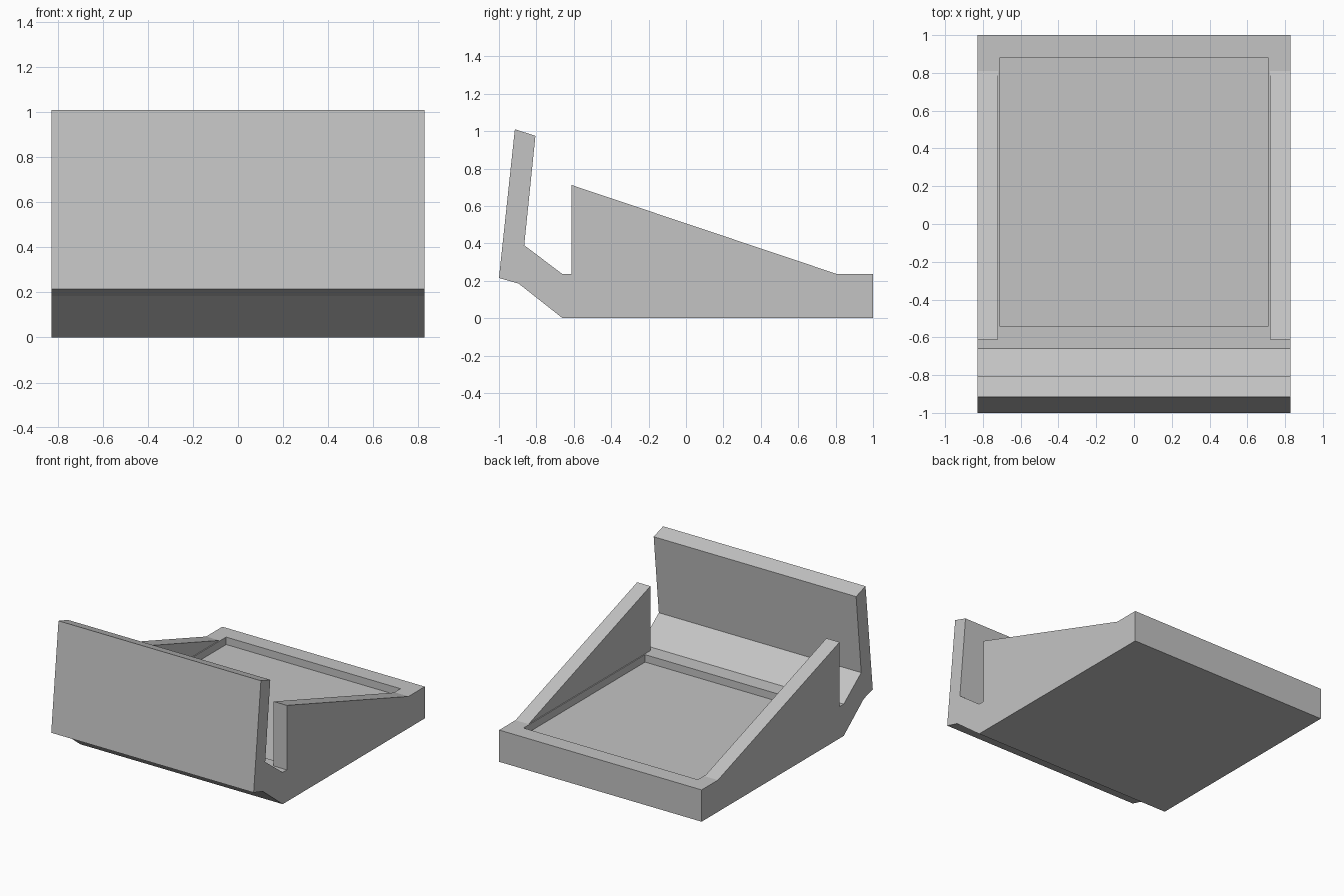
import bpy
import bmesh
from mathutils import Vector

cube = bpy.data.objects.get("Cube")
if cube:
    bpy.data.objects.remove(cube, do_unlink=True)

GREY = (0.55, 0.55, 0.55, 1)
grey = bpy.data.materials.new("plain grey")
grey.use_nodes = True
grey.diffuse_color = GREY
grey.node_tree.nodes["Principled BSDF"].inputs["Base Color"].default_value = GREY

HALF = 0.828      # half width
RIM = 0.235       # top of the base
WALL = 0.72       # inner face of the side walls


def extrude_profile(name, points, x0, x1):
    """Sweep a closed (y, z) outline from x0 to x1."""
    bm = bmesh.new()
    face = bm.faces.new([bm.verts.new((x0, y, z)) for y, z in points])
    swept = bmesh.ops.extrude_face_region(bm, geom=[face])["geom"]
    verts = [v for v in swept if isinstance(v, bmesh.types.BMVert)]
    bmesh.ops.translate(bm, verts=verts, vec=Vector((x1 - x0, 0, 0)))
    bmesh.ops.recalc_face_normals(bm, faces=bm.faces)
    mesh = bpy.data.meshes.new(name)
    bm.to_mesh(mesh)
    bm.free()
    mesh.materials.append(grey)
    obj = bpy.data.objects.new(name, mesh)
    bpy.context.collection.objects.link(obj)
    return obj


# Base with a shallow tray cut into its top
base = extrude_profile("base", [(-0.66, 0), (1, 0), (1, RIM), (-0.66, RIM)], -HALF, HALF)
cutter = extrude_profile("tray_cutter", [(-0.54, 0.18), (0.88, 0.18), (0.88, 0.4), (-0.54, 0.4)],
                         -0.713, 0.713)
cutter.hide_render = True
cut = base.modifiers.new("tray", 'BOOLEAN')
cut.operation = 'DIFFERENCE'
cut.solver = 'EXACT'
cut.object = cutter
bpy.context.view_layer.objects.active = base
bpy.ops.object.modifier_apply(modifier=cut.name)
bpy.data.objects.remove(cutter, do_unlink=True)

# Bent front panel rising from the base
extrude_profile("front_panel", [(-0.66, 0), (-0.66, RIM), (-0.865, 0.39), (-0.805, 0.975),
                                (-0.915, 1.01), (-1, 0.215), (-0.895, 0.185)], -HALF, HALF)

# Sloping side walls
for name, side in (("left_wall", 1), ("right_wall", -1)):
    extrude_profile(name, [(-0.612, RIM), (0.81, RIM), (-0.612, 0.712)],
                    side * WALL, side * HALF)
